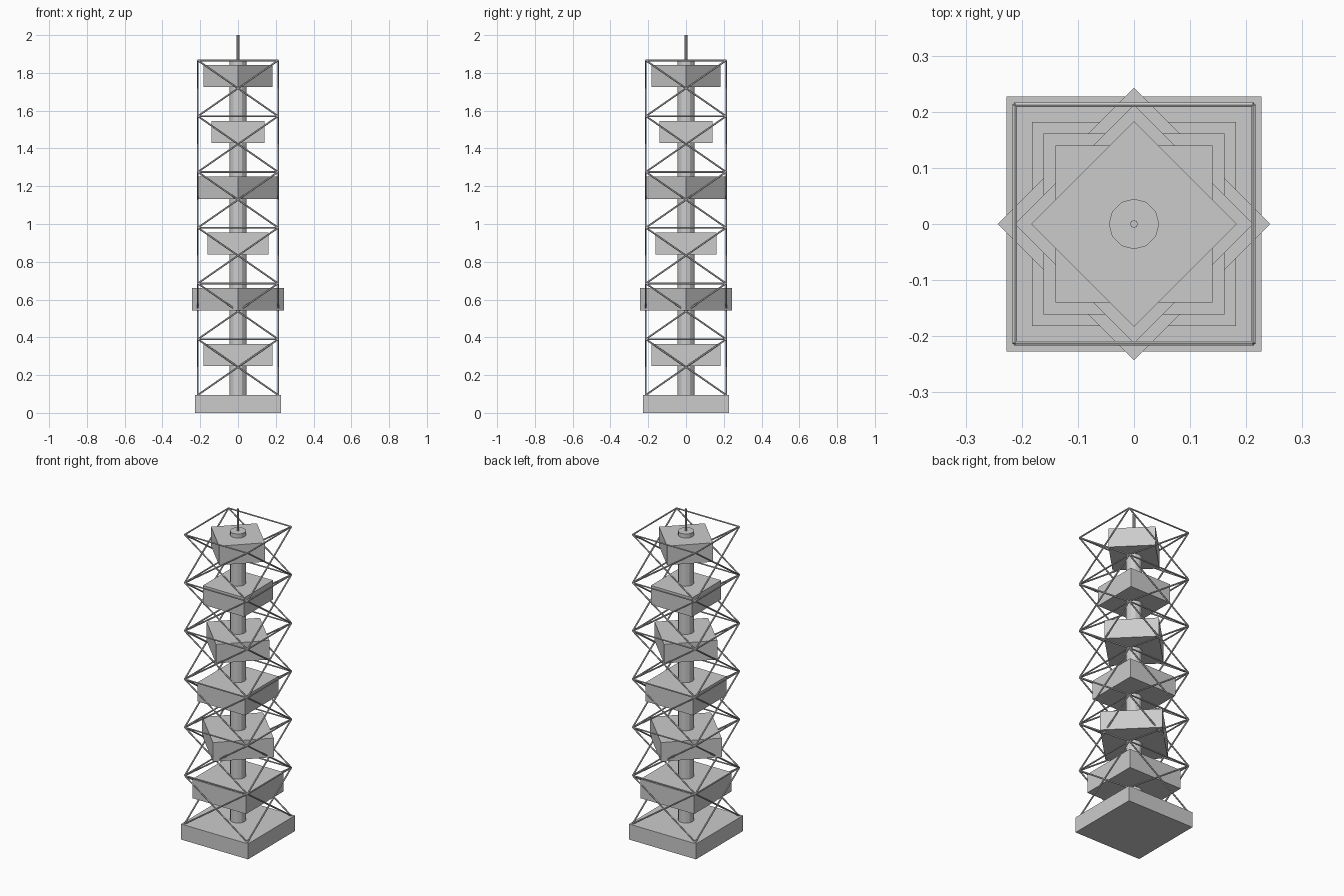
import bpy, math
from mathutils import Vector

if "Cube" in bpy.data.objects:
    bpy.data.objects.remove(bpy.data.objects["Cube"])

BASE_H, PITCH, LEVELS = 0.095, 0.2952, 6
FRAME, ROD = 0.2125, 0.0047
TOP = BASE_H + PITCH * LEVELS


def box(name, half, z0, z1, turn=0):
    bpy.ops.mesh.primitive_cube_add(size=1, location=(0, 0, (z0 + z1) / 2), rotation=(0, 0, turn))
    o = bpy.context.object
    o.name = name
    o.scale = (2 * half, 2 * half, z1 - z0)


def rod(name, a, b, radius, sides):
    a, b = Vector(a), Vector(b)
    d = b - a
    bpy.ops.mesh.primitive_cylinder_add(vertices=sides, radius=radius, depth=d.length, location=(a + b) / 2)
    o = bpy.context.object
    o.name = name
    o.rotation_euler = d.to_track_quat('Z', 'Y').to_euler()


# Plinth, central core and mast
box("base", 0.2275, 0, BASE_H)
rod("core", (0, 0, BASE_H), (0, 0, TOP), 0.045, 12)
rod("mast", (0, 0, TOP), (0, 0, 2), 0.007, 8)

corners = [(-FRAME, -FRAME), (FRAME, -FRAME), (FRAME, FRAME), (-FRAME, FRAME)]
for i in range(LEVELS):
    z0 = BASE_H + PITCH * i
    z1 = z0 + PITCH
    # Floor blocks shrink upward, every second one turned 45 degrees
    box(f"floor_block_{i + 1}", 0.182 - 0.0105 * i, z0 + 0.153, z0 + 0.270, math.pi / 4 * (i % 2))
    # Crossed braces and the ring beam above them
    for k in range(4):
        a, b = corners[k], corners[(k + 1) % 4]
        rod(f"brace_up_{i + 1}_{k + 1}", (*a, z0), (*b, z1), ROD, 6)
        rod(f"brace_down_{i + 1}_{k + 1}", (*a, z1), (*b, z0), ROD, 6)
        rod(f"ring_beam_{i + 1}_{k + 1}", (*a, z1), (*b, z1), ROD, 6)
